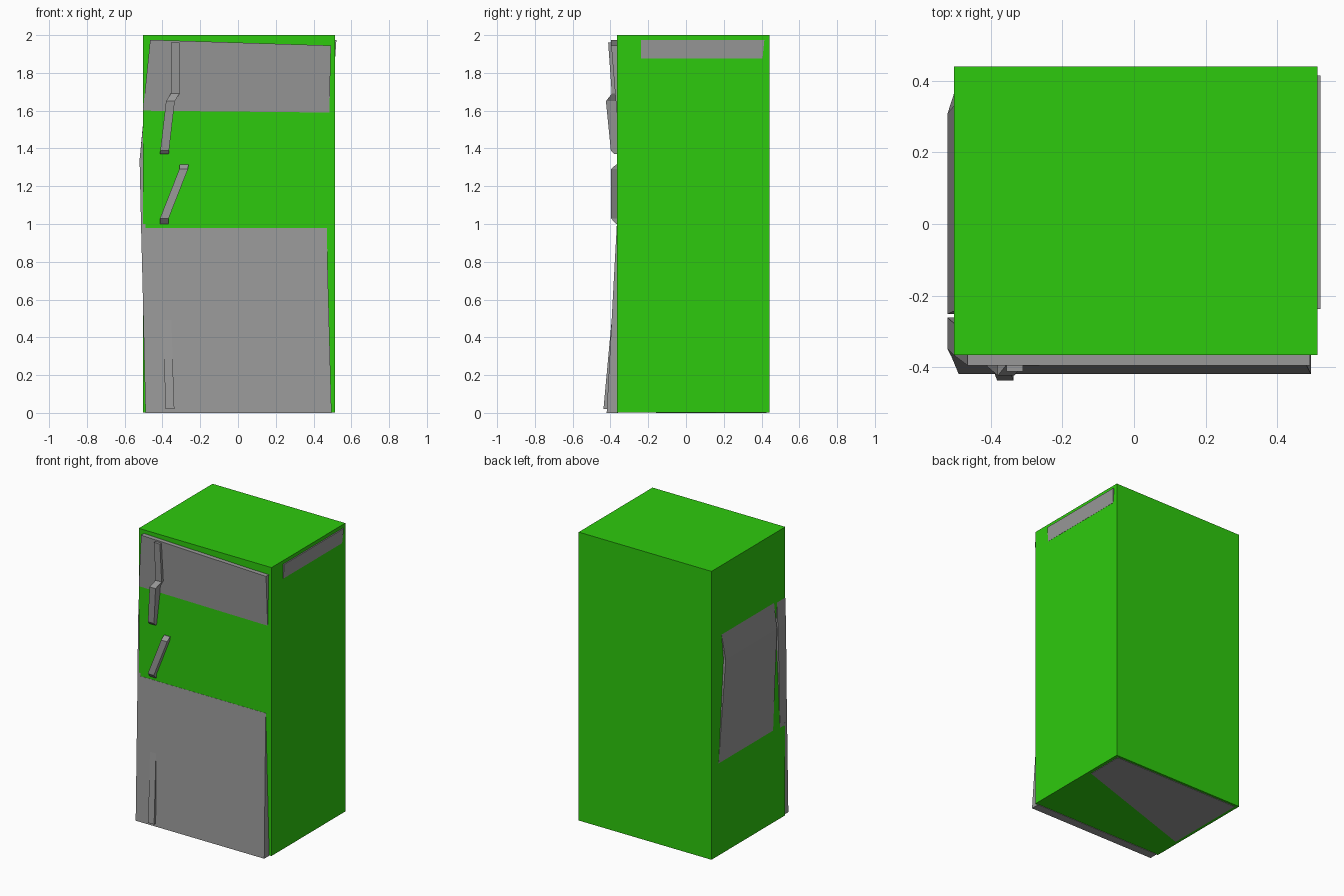
import bpy
import bmesh

cube = bpy.data.objects.get("Cube")
if cube:
    bpy.data.objects.remove(cube, do_unlink=True)


def material(name, colour):
    mat = bpy.data.materials.new(name)
    mat.use_nodes = True
    mat.diffuse_color = colour
    mat.node_tree.nodes["Principled BSDF"].inputs["Base Color"].default_value = colour
    return mat


GREEN = material("bright green", (0.027, 0.59, 0.004, 1))
GREY = material("mid grey", (0.32, 0.32, 0.32, 1))
LEFT, RIGHT, FRONT, BACK = -0.504, 0.513, -0.366, 0.441


def plate(name, rows, axis, inner, mat=GREY):
    """Loft pairs of outer points, with the inner side flat on one axis."""
    bm = bmesh.new()
    rings = []
    for a, b in rows:
        points = [list(a), list(b), list(b), list(a)]
        points[2][axis] = points[3][axis] = inner
        rings.append([bm.verts.new(p) for p in points])
    for low, high in zip(rings, rings[1:]):
        for i in range(4):
            j = (i + 1) % 4
            bm.faces.new((low[i], low[j], high[j], high[i]))
    bm.faces.new(rings[0])
    bm.faces.new(rings[-1])
    bmesh.ops.recalc_face_normals(bm, faces=bm.faces)
    mesh = bpy.data.meshes.new(name)
    bm.to_mesh(mesh)
    bm.free()
    mesh.materials.append(mat)
    obj = bpy.data.objects.new(name, mesh)
    bpy.context.collection.objects.link(obj)
    return obj


def front_plate(name, rows, inner=-0.36):
    """Rows are left x, right x, left z, right z, y."""
    plate(name, [((l, y, zl), (r, y, zr)) for l, r, zl, zr, y in rows], 1, inner)


def side_plate(name, rows, inner):
    """Rows are x, back y, front y, z."""
    plate(name, [((x, a, z), (x, b, z)) for x, a, b, z in rows], 0, inner)


def handle(name, rows, width=0.046):
    """Rows are centre x, z, y."""
    h = width / 2
    front_plate(name, [(x - h, x + h, z, z, y) for x, z, y in rows])


# Cabinet
plate("cabinet", [((LEFT, FRONT, z), (RIGHT, FRONT, z)) for z in (0.003, 2)],
      1, BACK, GREEN)

# Front door panels
front_plate("upper_door", [(-0.465, 0.492, 1.975, 1.945, -0.396),
                           (-0.503, 0.484, 1.60, 1.59, -0.367)])
front_plate("lower_door", [(-0.512, 0.47, 0.98, 0.98, -0.367),
                           (-0.508, 0.474, 0.8, 0.8, -0.377),
                           (-0.49, 0.495, 0, 0, -0.42)])

# Handles
handle("upper_handle", [(-0.333, 1.96, -0.412), (-0.333, 1.69, -0.393),
                        (-0.358, 1.65, -0.424), (-0.388, 1.39, -0.398),
                        (-0.39, 1.37, -0.38)])
handle("middle_handle", [(-0.285, 1.315, -0.37), (-0.288, 1.29, -0.397),
                         (-0.39, 1.03, -0.397), (-0.39, 1.0, -0.37)])
handle("lower_handle", [(-0.377, 0.52, -0.391), (-0.36, 0.02, -0.437)])

# Side panels
side_plate("side_panel", [(LEFT, 0.33, -0.244, 1.52), (-0.521, 0.31, -0.252, 1.34),
                          (LEFT, 0.363, -0.233, 0.64)], -0.49)
side_plate("door_edge", [(LEFT, -0.277, -0.366, 1.51), (-0.521, -0.262, -0.35, 1.34),
                         (-0.513, -0.287, -0.367, 0.98),
                         (LEFT, -0.308, -0.378, 0.63)], -0.49)
side_plate("top_trim", [(0.521, 0.415, -0.238, 1.975),
                        (RIGHT + 0.001, 0.405, -0.238, 1.875)], 0.5)

# Underside
plate("base_plate", [((0.49, 0.425, 0), (0.49, 0.16, 0)),
                     ((-0.48, 0.425, 0), (-0.48, -0.16, 0))], 2, 0.006)
